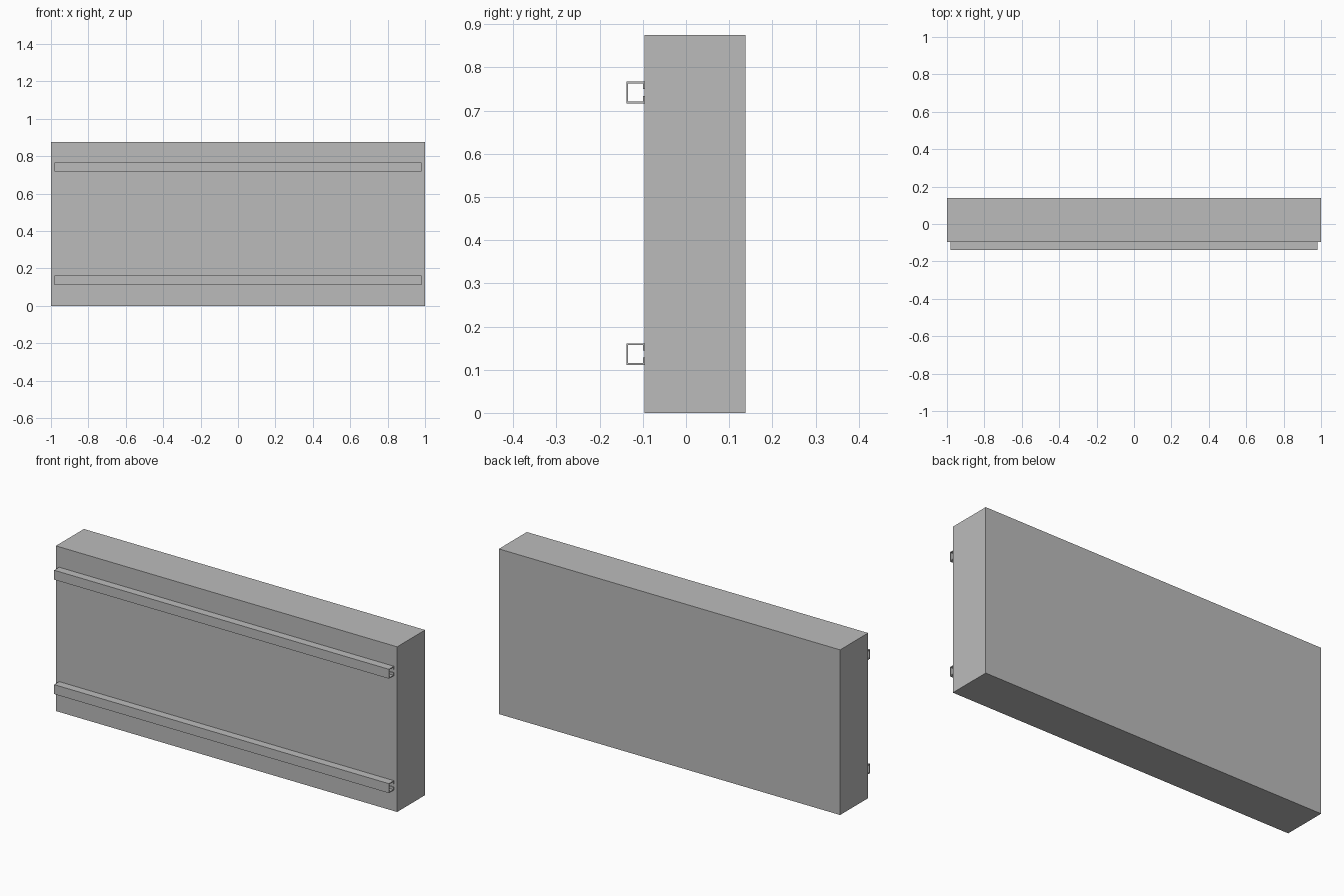
import bpy
import bmesh

cube = bpy.data.objects.get("Cube")
if cube:
    bpy.data.objects.remove(cube, do_unlink=True)

grey = bpy.data.materials.new("mid_grey")
grey.use_nodes = True
colour = (0.5, 0.5, 0.5, 1)
grey.diffuse_color = colour
grey.node_tree.nodes["Principled BSDF"].inputs["Base Color"].default_value = colour


def extrude_along_x(name, profile, half_length):
    """Sweep a closed (y, z) outline from -half_length to +half_length."""
    bm = bmesh.new()
    face = bm.faces.new([bm.verts.new((-half_length, y, z)) for y, z in profile])
    swept = bmesh.ops.extrude_face_region(bm, geom=[face])["geom"]
    moved = [v for v in swept if isinstance(v, bmesh.types.BMVert)]
    bmesh.ops.translate(bm, verts=moved, vec=(2 * half_length, 0, 0))
    bmesh.ops.recalc_face_normals(bm, faces=bm.faces)
    mesh = bpy.data.meshes.new(name)
    bm.to_mesh(mesh)
    bm.free()
    mesh.materials.append(grey)
    obj = bpy.data.objects.new(name, mesh)
    bpy.context.collection.objects.link(obj)
    return obj


FRONT, BACK, HEIGHT = -0.096, 0.138, 0.875

# Main slab
extrude_along_x("panel_body",
                [(FRONT, 0), (BACK, 0), (BACK, HEIGHT), (FRONT, HEIGHT)], 1.0)

# Lipped channel rails, open towards the panel
OUTER, HALF, WALL, GAP = -0.138, 0.025, 0.004, 0.008
half_outline = [(OUTER, HALF), (FRONT, HALF), (FRONT, GAP), (FRONT - WALL, GAP),
                (FRONT - WALL, HALF - WALL), (OUTER + WALL, HALF - WALL)]
outline = half_outline + [(y, -z) for y, z in reversed(half_outline)]

for name, height in (("lower_rail", 0.136), ("upper_rail", 0.742)):
    rail = extrude_along_x(name, outline, 0.981)
    rail.location.z = height
